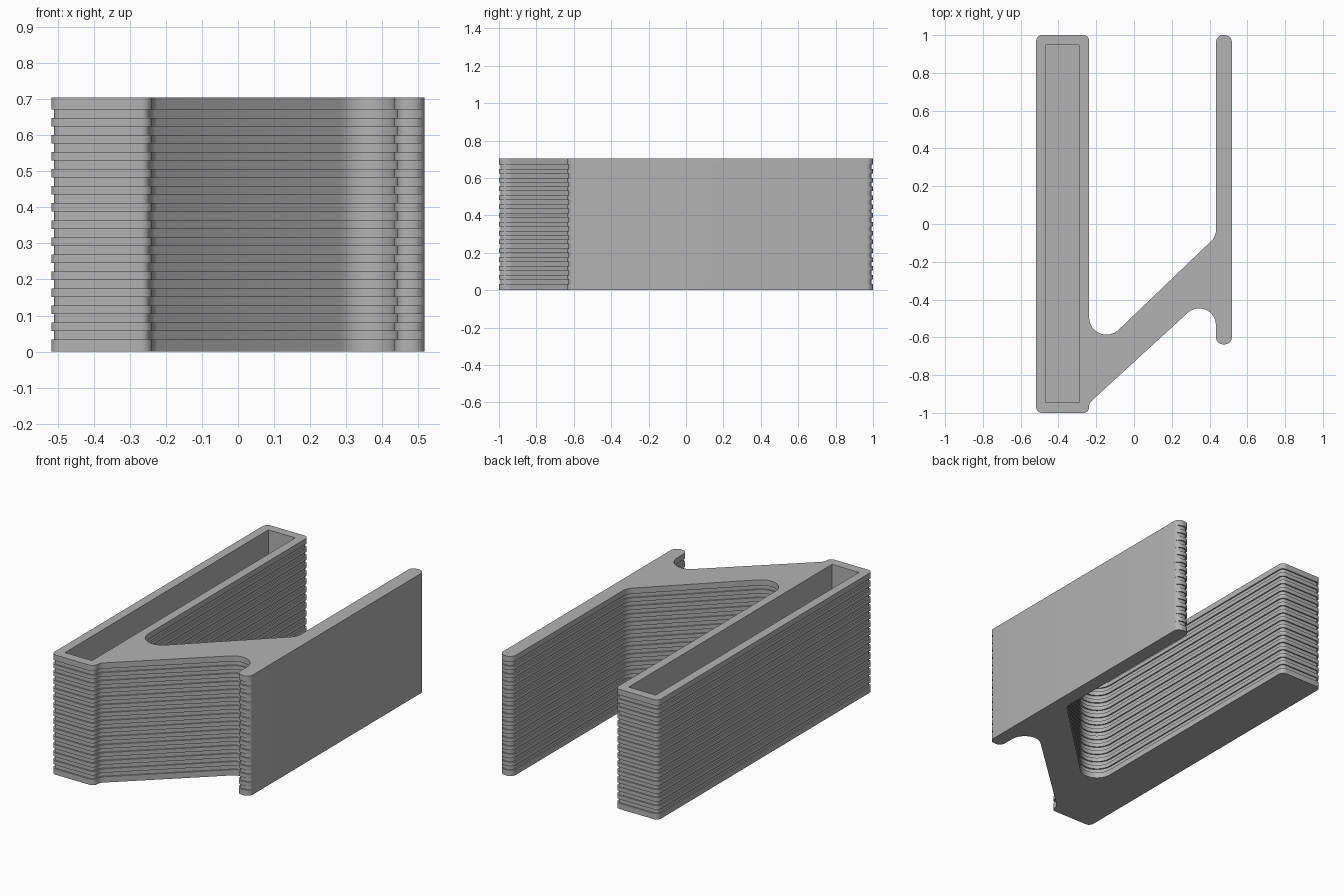
import bpy
import bmesh
import math
from mathutils import Vector

cube = bpy.data.objects.get("Cube")
if cube:
    bpy.data.objects.remove(cube)

HEIGHT = 0.705
SIDE = 0.518        # outer x of both long sides
BOX_IN = -0.238     # inner side of the hollow box
PLATE_IN = 0.434    # inner side of the thin plate
FLOOR = 0.05        # pocket floor
GROOVES = 14
PITCH = 0.0472
FIRST = 0.034
DEPTH = 0.008


def rounded_outline(corners, steps=8):
    """Counter-clockwise outline with a fillet of the given radius at each corner."""
    points = []
    for i, (x, y, radius) in enumerate(corners):
        p = Vector((x, y))
        a = (Vector(corners[i - 1][:2]) - p).normalized()
        b = (Vector(corners[(i + 1) % len(corners)][:2]) - p).normalized()
        half = a.angle(b) / 2
        center = p + (a + b).normalized() * radius / math.sin(half)
        start = p + a * radius / math.tan(half) - center
        end = p + b * radius / math.tan(half) - center
        turn = math.atan2(start.x * end.y - start.y * end.x, start.dot(end))
        for k in range(steps + 1):
            t = turn * k / steps
            c, s = math.cos(t), math.sin(t)
            points.append(center + Vector((start.x * c - start.y * s,
                                           start.x * s + start.y * c)))
    return points


def inset_outline(points, depth):
    """Move the outline inwards, fading to nothing at the plain +x side."""
    result = []
    for i, p in enumerate(points):
        before = (p - points[i - 1]).normalized()
        after = (points[(i + 1) % len(points)] - p).normalized()
        along = (before + after).normalized()
        inward = Vector((-along.y, along.x))
        fade = min(1, max(0, (SIDE - p.x) / 0.02))
        result.append(p + inward * depth * fade)
    return result


# Plan: hollow box, slanted web and thin plate in one outline
outline = rounded_outline([
    (-SIDE, -1, 0.03), (BOX_IN, -1, 0.03),
    (BOX_IN, -0.949, 0.045), (PLATE_IN, -0.333, 0.089),
    (PLATE_IN, -0.637, 0.037), (SIDE, -0.637, 0.037),
    (SIDE, 1, 0.037), (PLATE_IN, 1, 0.037),
    (PLATE_IN, -0.066, 0.08), (BOX_IN, -0.71, 0.092),
    (BOX_IN, 1, 0.03), (-SIDE, 1, 0.03)])
grooved = inset_outline(outline, DEPTH)
pocket = [Vector(p) for p in ((-0.466, -0.945), (-0.29, -0.945),
                              (-0.29, 0.948), (-0.466, 0.948))]

bm = bmesh.new()


def ring(points, z):
    return [bm.verts.new((p.x, p.y, z)) for p in points]


def bridge(low, high):
    for i in range(len(low)):
        bm.faces.new((low[i - 1], low[i], high[i], high[i - 1]))


def loop_edges(verts):
    return [bm.edges.get((verts[i - 1], verts[i])) for i in range(len(verts))]


# Side walls with horizontal grooves
rings = [ring(outline, 0)]
for g in range(GROOVES):
    low = FIRST + g * PITCH
    high = low + PITCH / 2
    rings += [ring(outline, low), ring(grooved, low),
              ring(grooved, high), ring(outline, high)]
rings.append(ring(outline, HEIGHT))
for low, high in zip(rings, rings[1:]):
    bridge(low, high)

# Pocket walls and floor
rim = ring(pocket, HEIGHT)
base = ring(pocket, FLOOR)
bridge(rim, base)
bm.faces.new(base)

# Closed underside, and top face around the pocket
bmesh.ops.triangle_fill(bm, use_beauty=True, edges=loop_edges(rings[0]))
bmesh.ops.triangle_fill(bm, use_beauty=True,
                        edges=loop_edges(rings[-1]) + loop_edges(rim))
bmesh.ops.remove_doubles(bm, verts=bm.verts[:], dist=0.00005)
bmesh.ops.recalc_face_normals(bm, faces=bm.faces[:])

mesh = bpy.data.meshes.new("grooved_bracket")
bm.to_mesh(mesh)
bm.free()
bracket = bpy.data.objects.new("grooved_bracket", mesh)
bpy.context.collection.objects.link(bracket)

# Plain grey plastic
grey = bpy.data.materials.new("grey_plastic")
grey.use_nodes = True
color = (0.45, 0.45, 0.45, 1)
grey.diffuse_color = color
grey.node_tree.nodes["Principled BSDF"].inputs["Base Color"].default_value = color
mesh.materials.append(grey)

bpy.ops.object.select_all(action='DESELECT')
bracket.select_set(True)
bpy.context.view_layer.objects.active = bracket
bpy.ops.object.shade_smooth_by_angle(angle=math.radians(30))
